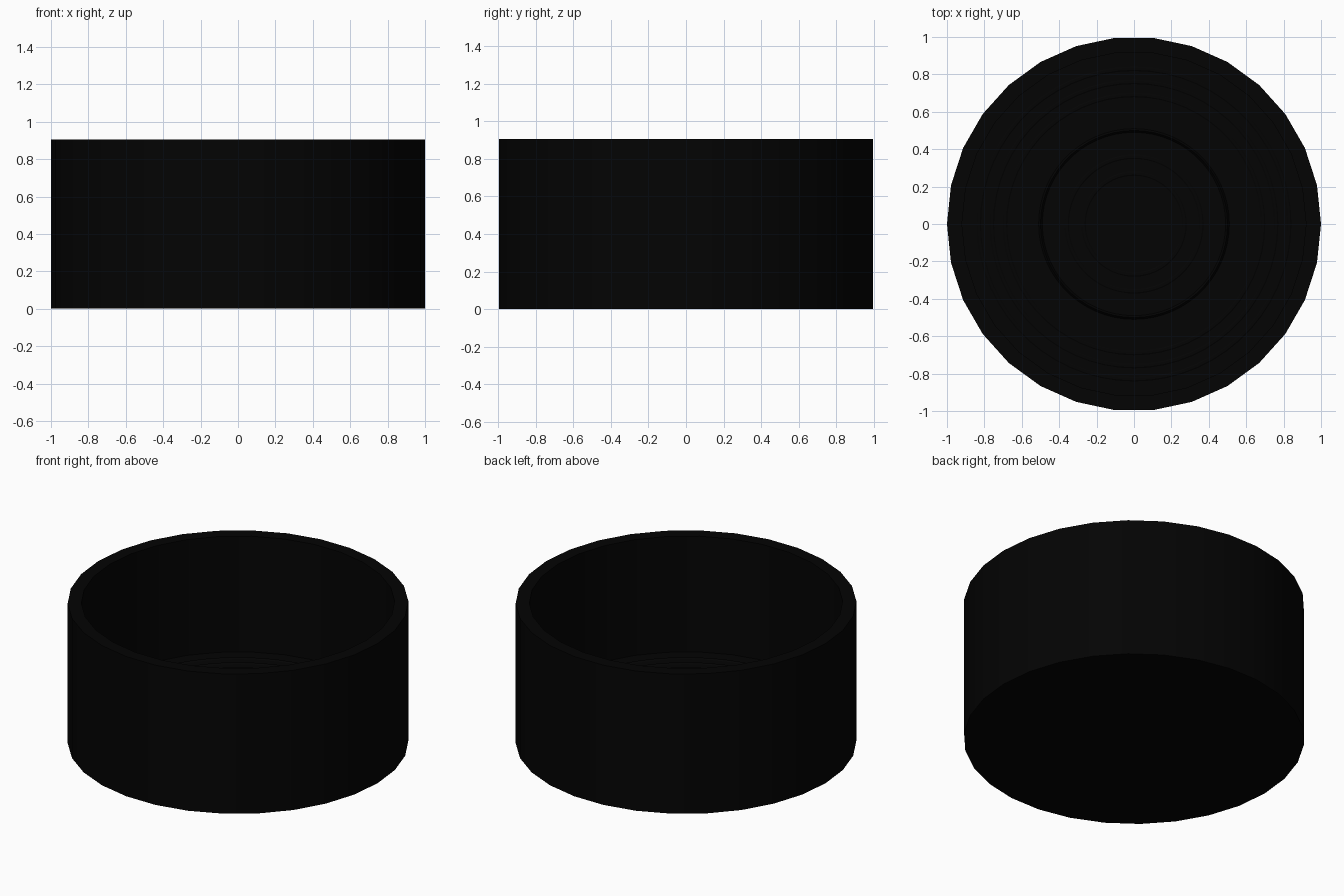
import bpy, bmesh, math

if "Cube" in bpy.data.objects:
    bpy.data.objects.remove(bpy.data.objects["Cube"])

black = bpy.data.materials.new("matte_black")
black.diffuse_color = (0.001, 0.001, 0.001, 1)
black.use_nodes = True
black.node_tree.nodes["Principled BSDF"].inputs["Base Color"].default_value = black.diffuse_color


def lathe(name, profile, sides):
    """Revolve an (r, z) profile around z; r = 0 ends become poles."""
    bm = bmesh.new()
    rings = []
    for r, z in profile:
        if r == 0:
            rings.append([bm.verts.new((0, 0, z))] * sides)
        else:
            rings.append([bm.verts.new((r * math.cos(2 * math.pi * i / sides),
                                        r * math.sin(2 * math.pi * i / sides), z))
                          for i in range(sides)])
    for a, b in zip(rings, rings[1:]):
        for i in range(sides):
            j = (i + 1) % sides
            bm.faces.new(list(dict.fromkeys((a[i], a[j], b[j], b[i]))))
    bmesh.ops.recalc_face_normals(bm, faces=bm.faces)
    me = bpy.data.meshes.new(name)
    bm.to_mesh(me)
    bm.free()
    ob = bpy.data.objects.new(name, me)
    bpy.context.collection.objects.link(ob)
    me.materials.append(black)
    bpy.ops.object.select_all(action='DESELECT')
    ob.select_set(True)
    bpy.context.view_layer.objects.active = ob
    bpy.ops.object.shade_smooth_by_angle(angle=math.radians(30))
    return ob


FLOOR = 0.155

# Thick-walled open cup, 30 sides
lathe("cup_shell", [(0, 0), (1, 0), (1, 0.905), (0.92, 0.905),
                    (0.92, FLOOR), (0, FLOOR)], 30)

# Shallow concentric ridges on the cup floor
for k, radius in enumerate((0.27, 0.36, 0.69, 0.76, 0.83)):
    w, h = 0.012, 0.004
    lathe(f"floor_ridge_{k + 1}", [(radius - w, FLOOR), (radius - w / 2, FLOOR + h),
                                   (radius + w / 2, FLOOR + h), (radius + w, FLOOR)], 60)

# Fine raised ring marking the centre disc
lathe("centre_ring", [(0.49, FLOOR), (0.50, FLOOR + 0.015), (0.51, FLOOR)], 60)
